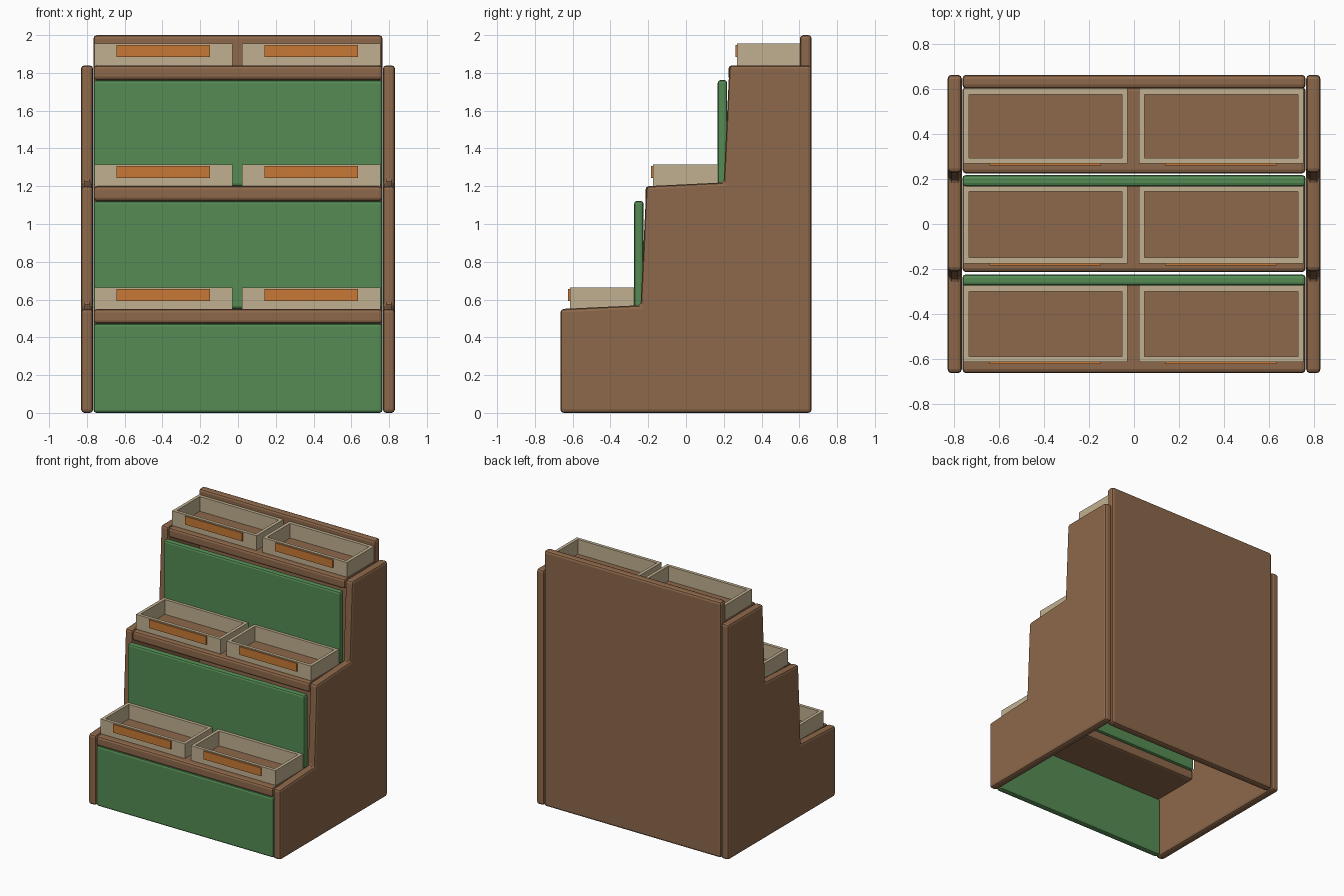
import bpy, bmesh

old = bpy.data.objects.get("Cube")
if old:
    bpy.data.objects.remove(old, do_unlink=True)


def material(name, color):
    m = bpy.data.materials.new(name)
    m.use_nodes = True
    m.diffuse_color = (*color, 1)
    m.node_tree.nodes["Principled BSDF"].inputs["Base Color"].default_value = (*color, 1)
    return m


BROWN = material("brown wood", (0.27, 0.14, 0.07))
GREEN = material("green panel", (0.09, 0.26, 0.087))
TAN = material("tan tray", (0.53, 0.435, 0.28))
ORANGE = material("orange label", (0.58, 0.19, 0.036))


def finish(bm, name, mat, bevel=0):
    bmesh.ops.recalc_face_normals(bm, faces=bm.faces)
    mesh = bpy.data.meshes.new(name)
    bm.to_mesh(mesh)
    bm.free()
    mesh.materials.append(mat)
    ob = bpy.data.objects.new(name, mesh)
    bpy.context.collection.objects.link(ob)
    if bevel:
        mod = ob.modifiers.new("rounded edges", "BEVEL")
        mod.width = bevel
        mod.segments = 2
        mod.limit_method = "ANGLE"
        mod.angle_limit = 0.5
    return ob


def add_box(bm, x, y, z):
    made = bmesh.ops.create_cube(bm, size=1)["verts"]
    for v in made:
        for i, (lo, hi) in enumerate((x, y, z)):
            v.co[i] = lo + (v.co[i] + 0.5) * (hi - lo)


def board(name, mat, x, y, z, bevel=0):
    bm = bmesh.new()
    add_box(bm, x, y, z)
    return finish(bm, name, mat, bevel)


def tray(name, x, y, z, t=0.025):
    # Open frame resting on the shelf
    bm = bmesh.new()
    rings = []
    for inset in (0, t):
        for h in z:
            rings.append([bm.verts.new((px, py, h)) for px, py in (
                (x[0] + inset, y[0] + inset), (x[1] - inset, y[0] + inset),
                (x[1] - inset, y[1] - inset), (x[0] + inset, y[1] - inset))])
    ob, ot, ib, it = rings
    for a, b in ((ob, ot), (ot, it), (it, ib), (ib, ob)):
        for i in range(4):
            j = (i + 1) % 4
            bm.faces.new((a[i], a[j], b[j], b[i]))
    return finish(bm, name, TAN)


# Stepped side panels
profile = [(-0.665, 0), (-0.665, 0.55), (-0.24, 0.57), (-0.21, 1.2),
           (0.2, 1.22), (0.23, 1.84), (0.665, 1.84), (0.665, 0)]
for side, s in (("left", 1), ("right", -1)):
    bm = bmesh.new()
    face = bm.faces.new([bm.verts.new((s * 0.767, y, z)) for y, z in profile])
    new = bmesh.ops.extrude_face_region(bm, geom=[face])["geom"]
    for v in new:
        if isinstance(v, bmesh.types.BMVert):
            v.co.x = s * 0.831
    finish(bm, side + "_side_panel", BROWN, 0.018)

# Back board
W = (-0.765, 0.765)
board("back_board", BROWN, W, (0.603, 0.665), (0, 2), 0.018)

# Each tier: name, shelf depth, shelf top, riser depth, riser bottom, tray depth
tiers = [("lower", (-0.665, -0.235), 0.55, (-0.66, -0.61), 0, (-0.615, -0.275)),
         ("middle", (-0.215, 0.205), 1.2, (-0.275, -0.225), 0.55, (-0.175, 0.17)),
         ("upper", (0.225, 0.61), 1.84, (0.168, 0.218), 1.2, (0.27, 0.603))]
for name, shelf_y, top, riser_y, base, tray_y in tiers:
    board(name + "_shelf", BROWN, W, shelf_y, (top - 0.078, top), 0.018)
    board(name + "_riser", GREEN, W, riser_y, (base, top - 0.078), 0.015)
    for side, x in (("right", (-0.76, -0.028)), ("left", (0.022, 0.755))):
        tray(f"{name}_{side}_tray", x, tray_y, (top - 0.003, top + 0.115))
        board(f"{name}_{side}_label", ORANGE, (x[0] + 0.117, x[1] - 0.119),
              (tray_y[0] - 0.009, tray_y[0]), (top + 0.043, top + 0.107))
